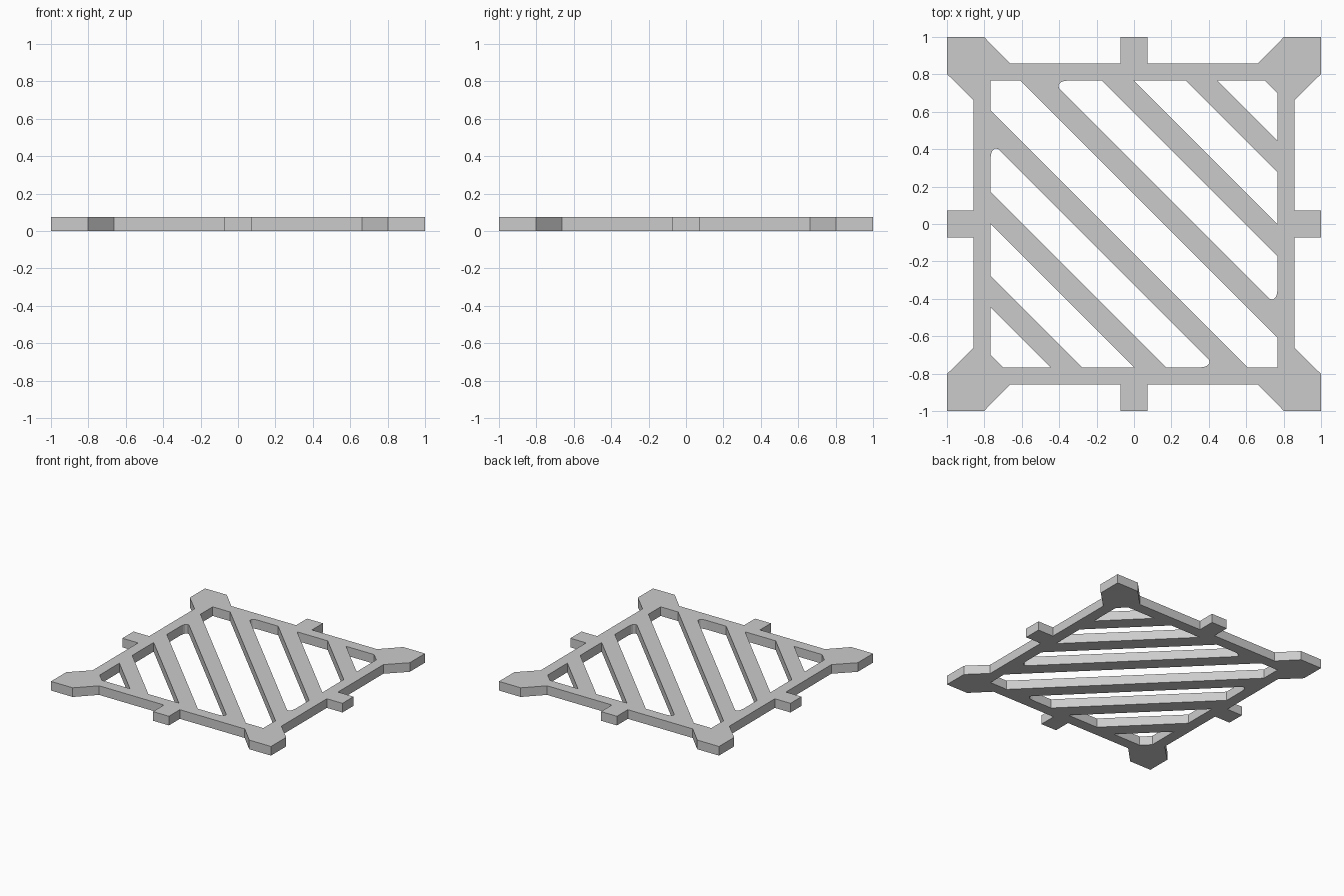
import bpy, bmesh

if "Cube" in bpy.data.objects:
    bpy.data.objects.remove(bpy.data.objects["Cube"])

H = 0.075            # plate thickness
OUT, INN, TAB = 0.858, 0.767, 0.072


def swap(pts):
    """Close a half profile by reflecting it across the x = y diagonal."""
    return pts + [(y, x) for x, y in reversed(pts)]


# Outer outline: one side with a centre tab and corner pads, turned four times
side = [(-1, 1), (-0.802, 1), (-0.662, OUT), (-TAB, OUT), (-TAB, 1),
        (TAB, 1), (TAB, OUT), (0.662, OUT), (0.802, 1)]
outline = []
for k in range(4):
    outline += side
    side = [(y, -x) for x, y in side]

# Diagonal openings on the lower left half
corner_slot = swap([(-INN, -0.70), (-INN, -0.445)])
short_slot = swap([(-INN, -0.278), (-INN, 0.0)])
round_slot = swap([(-INN, 0.172), (-INN, 0.35), (-0.764, 0.376), (-0.757, 0.392),
                   (-0.747, 0.402), (-0.737, 0.405), (-0.724, 0.399)])
half = [corner_slot, short_slot, round_slot]

# Middle opening runs corner to corner
middle_slot = [(-INN, INN), (-INN, 0.608), (0.608, -INN),
               (INN, -INN), (INN, -0.608), (-0.608, INN)]
loops = [outline, middle_slot] + half + [[(-x, -y) for x, y in s] for s in half]

# Filled flat curve, extruded to the plate thickness
cu = bpy.data.curves.new("grate_profile", 'CURVE')
cu.dimensions = '2D'
cu.fill_mode = 'BOTH'
cu.extrude = H / 2
for pts in loops:
    sp = cu.splines.new('POLY')
    sp.points.add(len(pts) - 1)
    for p, (x, y) in zip(sp.points, pts):
        p.co = (x, y, 0, 1)
    sp.use_cyclic_u = True
profile = bpy.data.objects.new("grate_profile", cu)
bpy.context.collection.objects.link(profile)
bpy.context.view_layer.update()

# Turn the profile into a welded solid standing on the ground
mesh = bpy.data.meshes.new_from_object(
    profile.evaluated_get(bpy.context.evaluated_depsgraph_get()))
bpy.data.objects.remove(profile)
bm = bmesh.new()
bm.from_mesh(mesh)
bmesh.ops.remove_doubles(bm, verts=bm.verts, dist=0.0005)
bmesh.ops.translate(bm, verts=bm.verts, vec=(0, 0, H / 2))
bmesh.ops.recalc_face_normals(bm, faces=bm.faces)
for f in bm.faces:
    f.smooth = False
bm.to_mesh(mesh)
bm.free()
mesh.name = "slatted_grate"
grate = bpy.data.objects.new("slatted_grate", mesh)
bpy.context.collection.objects.link(grate)
